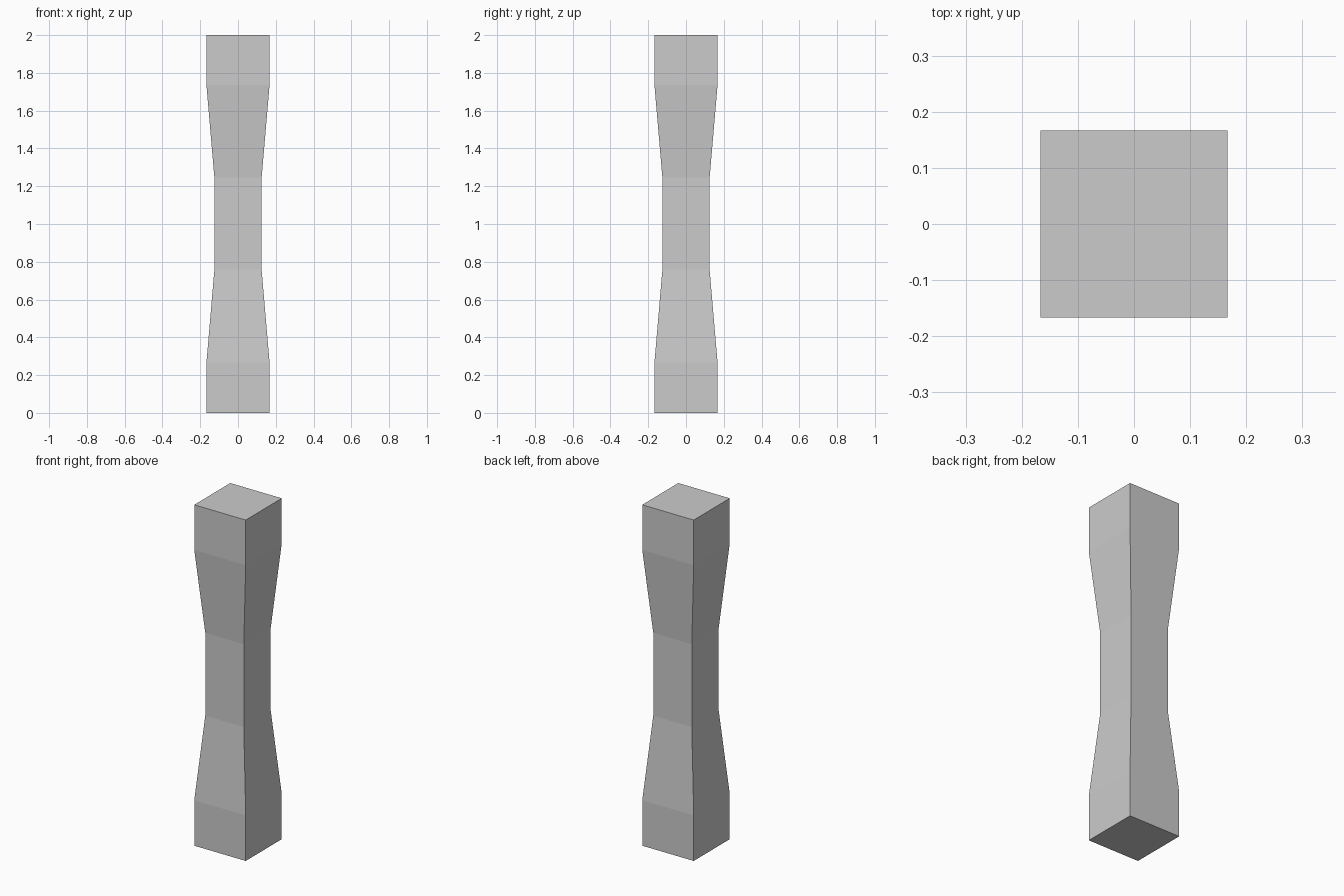
import bpy, bmesh

if "Cube" in bpy.data.objects:
    bpy.data.objects.remove(bpy.data.objects["Cube"])

# Square column: (height, half width) of each ring, bottom to top
PROFILE = [(0.0, 0.167), (0.267, 0.167), (0.758, 0.125),
           (1.245, 0.125), (1.735, 0.167), (2.0, 0.167)]


def square_ring(bm, z, h):
    return [bm.verts.new((x * h, y * h, z))
            for x, y in ((-1, -1), (1, -1), (1, 1), (-1, 1))]


bm = bmesh.new()
rings = [square_ring(bm, z, h) for z, h in PROFILE]

# Side faces between neighbouring rings
for low, high in zip(rings, rings[1:]):
    for i in range(4):
        j = (i + 1) % 4
        bm.faces.new((low[i], low[j], high[j], high[i]))

# End caps
bm.faces.new(rings[0][::-1])
bm.faces.new(rings[-1])
bmesh.ops.recalc_face_normals(bm, faces=bm.faces[:])

mesh = bpy.data.meshes.new("pillar")
bm.to_mesh(mesh)
bm.free()
bpy.context.collection.objects.link(bpy.data.objects.new("pillar", mesh))
